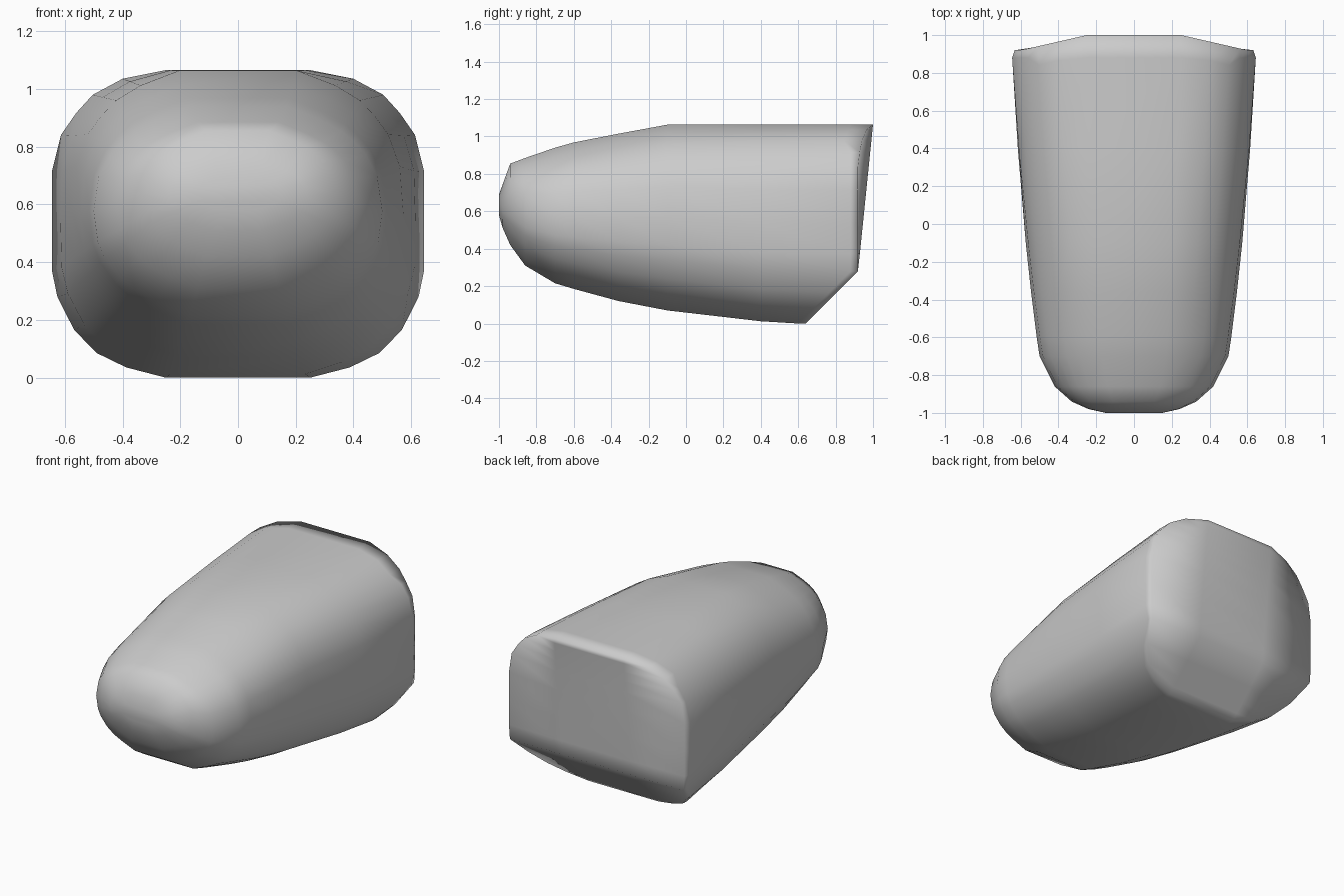
import bpy, bmesh, math

if "Cube" in bpy.data.objects:
    bpy.data.objects.remove(bpy.data.objects["Cube"])

# Right half of the boxy cross-section, top to bottom: (x, height) fractions
PROFILE = [(.39, 1), (.62, .972), (.78, .92), (.87, .86), (.95, .79), (1, .67),
           (1, .5), (1, .35), (.97, .262), (.88, .155), (.76, .08), (.6, .033), (.39, 0)]
LAST = len(PROFILE) - 1

# Stations from nose to tail: y, half width, bottom z, top z, roundness
STATIONS = [(-1, .15, .58, .69, .7), (-.98, .24, .51, .745, .75), (-.94, .33, .42, .855, .75),
            (-.86, .42, .31, .885, .7), (-.7, .5, .215, .94, .65), (-.6, .515, .185, .968, .6),
            (-.36, .545, .12, 1.015, .5), (-.1, .573, .07, 1.063, .4), (.4, .615, .012, 1.065, .15)]


def section(half_w, z0, z1, roundness):
    """Half section blended between boxy and elliptical."""
    pts = []
    for i, (u, v) in enumerate(PROFILE):
        w = 2 * v - 1
        if i in (0, LAST):
            u *= 1 - .2 * roundness
        else:
            r = 1 + roundness * (max(1, math.hypot(u, w)) - 1)
            u, w = u / r, w / r
        pts.append((u * half_w, (z0 + z1) / 2 + w * (z1 - z0) / 2))
    return pts


def tail_y(z):
    """Sloped rear face with a 45 degree undercut below it."""
    return .92 + .08 * (z - .28) / .785 if z > .28 else .64 + z


# Body skin from the nose to just ahead of the tail
rings = []
for y, hw, z0, z1, rnd in STATIONS:
    rings.append([(x, y, z) for x, z in section(hw, z0, z1, rnd)])

tail = section(.645, 0, 1.065, 0)
rim, shoulder, column = [], [], []
for i, (x, z) in enumerate(tail):
    y = tail_y(z)
    if i < 8:
        y = min(y, max(.92, 1 - .08 * (x - .25) / .35))
    rim.append((min(x, .632), y, z))
    shoulder.append((x, min(y - (.1 if i < 3 else .04), .88), z))
    column.append((.25, tail_y(z), z))
rings += [shoulder, rim]

bm = bmesh.new()


def loop(half):
    right = [bm.verts.new(p) for p in half]
    left = [bm.verts.new((-x, y, z)) for x, y, z in reversed(half)]
    return right + left


loops = [loop(r) for r in rings]
n = len(loops[0])
for a, b in zip(loops, loops[1:]):
    for i in range(n):
        j = (i + 1) % n
        bm.faces.new((a[i], a[j], b[j], b[i]))

# Nose cap and tail cap
first, end, mid = loops[0], loops[-1], loop(column)
for i in range(LAST):
    k = n - 1 - i
    bm.faces.new((first[i], first[k], first[k - 1], first[i + 1]))
    bm.faces.new((end[i], end[i + 1], mid[i + 1], mid[i]))
    bm.faces.new((mid[i], mid[i + 1], mid[k - 1], mid[k]))
    bm.faces.new((mid[k], mid[k - 1], end[k - 1], end[k]))

bmesh.ops.remove_doubles(bm, verts=bm.verts, dist=.003)
bmesh.ops.recalc_face_normals(bm, faces=bm.faces)
for f in bm.faces:
    f.smooth = True
mesh = bpy.data.meshes.new("rounded_body")
bm.to_mesh(mesh)
bm.free()
bpy.context.collection.objects.link(bpy.data.objects.new("rounded_body", mesh))
